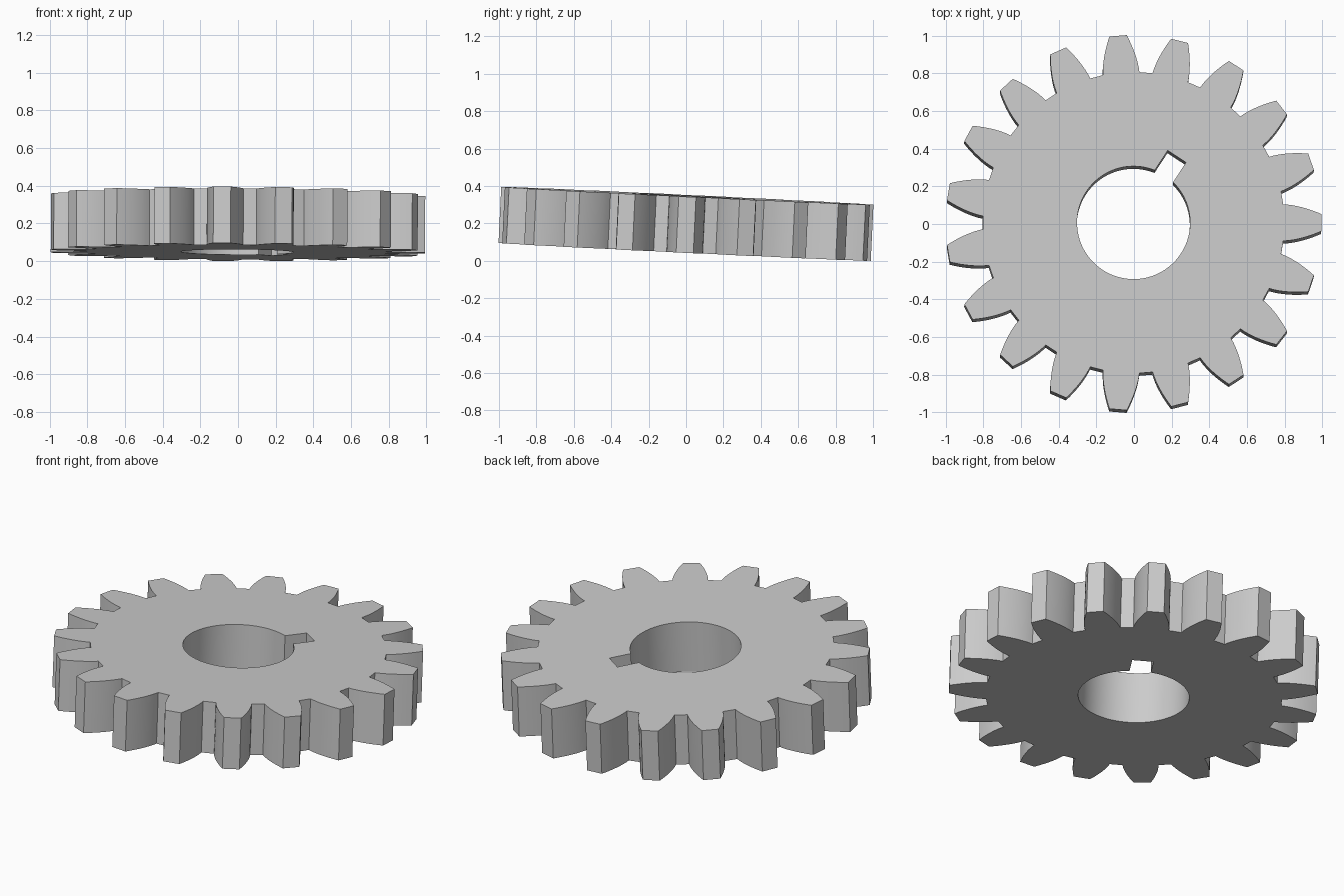
import bpy, bmesh, math
from mathutils import Matrix, Vector

TEETH = 19
TIP_R, ROOT_R, BORE_R = 0.997, 0.80, 0.30
ROOT_HALF, TIP_HALF = 0.097, 0.046
KEY_R, KEY_HALF = 0.42, 0.058
THICKNESS = 0.30
PITCH = 2 * math.pi / TEETH
FLANK_STEPS = 8

cube = bpy.data.objects.get("Cube")
if cube:
    bpy.data.objects.remove(cube, do_unlink=True)

steel = bpy.data.materials.new("Grey steel")
steel.use_nodes = True
steel.diffuse_color = (0.6, 0.6, 0.6, 1)
steel.node_tree.nodes["Principled BSDF"].inputs["Base Color"].default_value = (0.6, 0.6, 0.6, 1)


def turned(points, angle):
    return [Matrix.Rotation(angle, 3, 'Z') @ p for p in points]


def tooth_profile():
    """One convex tooth pointing along +x, from its lower root to its upper root."""
    upper = []
    for i in range(FLANK_STEPS + 1):
        t = i / FLANK_STEPS
        half = ROOT_HALF + (TIP_HALF - ROOT_HALF) * t ** 1.7
        radius = ROOT_R + (TIP_R - ROOT_R) * t
        upper.append(Vector((math.sqrt(radius ** 2 - half ** 2), half, 0)))
    lower = [Vector((p.x, -p.y, 0)) for p in upper]
    return lower + upper[::-1]


def bore_profile(steps=96):
    """Round bore with a square keyway along +x."""
    start = math.asin(KEY_HALF / BORE_R)
    sweep = 2 * (math.pi - start)
    arc = [Vector((BORE_R * math.cos(start + sweep * i / steps),
                   BORE_R * math.sin(start + sweep * i / steps), 0))
           for i in range(steps + 1)]
    return arc + [Vector((KEY_R, -KEY_HALF, 0)), Vector((KEY_R, KEY_HALF, 0))]


def add_loop(bm, points):
    verts = [bm.verts.new(p) for p in points]
    return [bm.edges.new((verts[i - 1], verts[i])) for i in range(len(verts))]


# Toothed outline and keyed bore, filled and extruded
bm = bmesh.new()
outline = [p for k in range(TEETH) for p in turned(tooth_profile(), k * PITCH)]
edges = add_loop(bm, outline) + add_loop(bm, turned(bore_profile(), 3 * PITCH))
bmesh.ops.triangle_fill(bm, use_beauty=True, edges=edges, normal=(0, 0, 1))
extruded = bmesh.ops.extrude_face_region(bm, geom=bm.faces[:], use_keep_orig=True)
top = [g for g in extruded["geom"] if isinstance(g, bmesh.types.BMVert)]
bmesh.ops.translate(bm, verts=top, vec=(0, 0, THICKNESS))
bmesh.ops.recalc_face_normals(bm, faces=bm.faces[:])

# Slight tilt, then centre and rest on the ground
tilt = Matrix.Rotation(math.radians(0.3), 4, 'Y') @ Matrix.Rotation(math.radians(-2.75), 4, 'X')
bm.transform(tilt)
low = [min(v.co[a] for v in bm.verts) for a in range(3)]
high = [max(v.co[a] for v in bm.verts) for a in range(3)]
bm.transform(Matrix.Translation((-(low[0] + high[0]) / 2, -(low[1] + high[1]) / 2, -low[2])))

mesh = bpy.data.meshes.new("spur_gear")
bm.to_mesh(mesh)
bm.free()
mesh.materials.append(steel)
gear = bpy.data.objects.new("spur_gear", mesh)
bpy.context.collection.objects.link(gear)

# Smooth flanks and bore, sharp corners
bpy.ops.object.select_all(action='DESELECT')
gear.select_set(True)
bpy.context.view_layer.objects.active = gear
bpy.ops.object.shade_smooth_by_angle(angle=math.radians(25))
